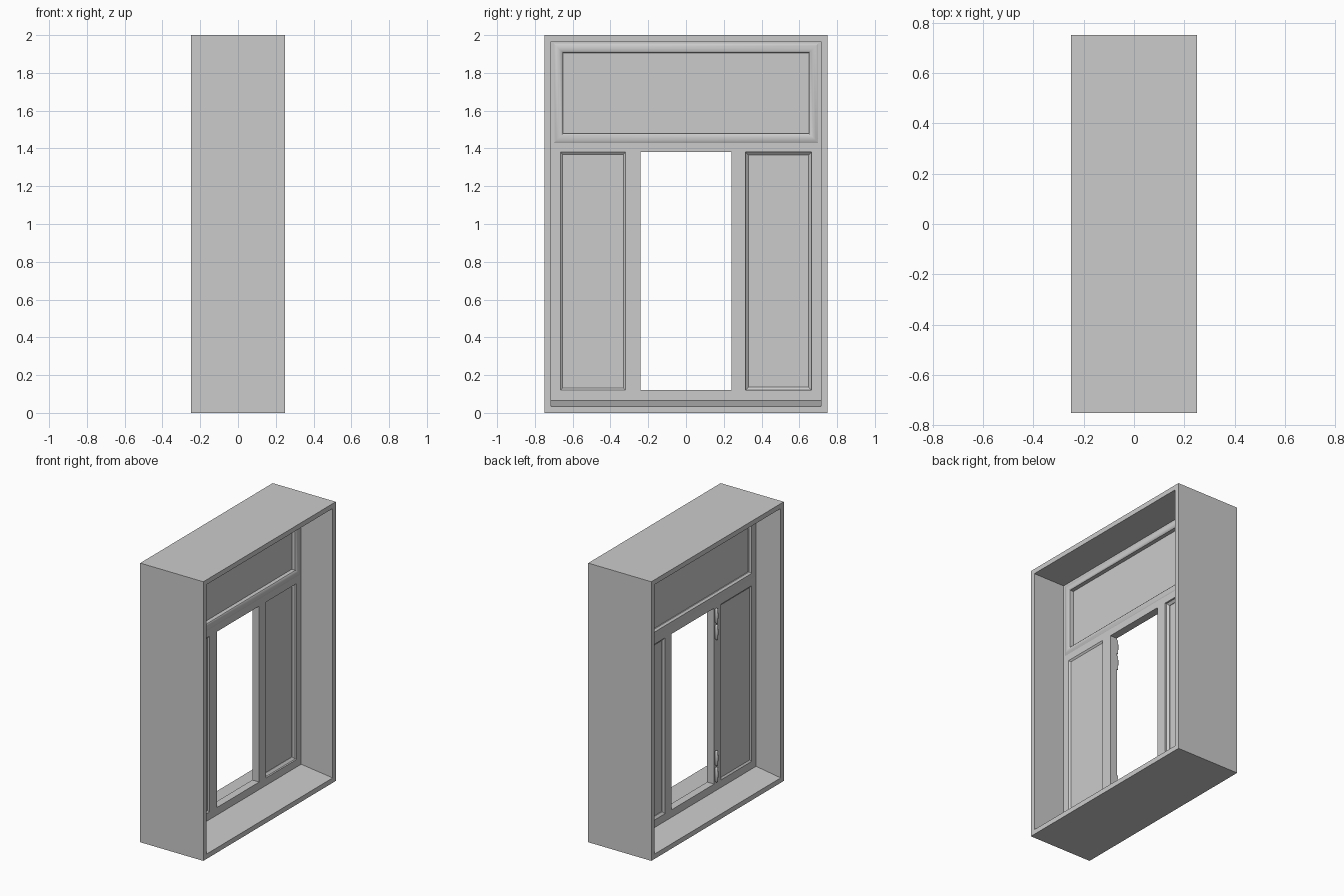
import bpy, bmesh
from mathutils import Matrix

if "Cube" in bpy.data.objects:
    bpy.data.objects.remove(bpy.data.objects["Cube"])

FRONT, BACK, GLASS = 0.0, -0.055, -0.033   # depth planes of the window board


def finish(bm, name, smooth=False):
    bmesh.ops.recalc_face_normals(bm, faces=bm.faces)
    me = bpy.data.meshes.new(name)
    bm.to_mesh(me)
    bm.free()
    ob = bpy.data.objects.new(name, me)
    bpy.context.collection.objects.link(ob)
    bpy.ops.object.select_all(action='DESELECT')
    ob.select_set(True)
    bpy.context.view_layer.objects.active = ob
    if smooth:
        bpy.ops.object.shade_smooth_by_angle(angle=0.6)
    return ob


def box(name, x, y, z):
    bm = bmesh.new()
    bmesh.ops.create_cube(bm, size=1)
    for v in bm.verts:
        v.co = (x[v.co.x > 0], y[v.co.y > 0], z[v.co.z > 0])
    return finish(bm, name)


def frame(name, y, z, profile, smooth=False):
    """Mitred rectangular frame; closed profile of (inset, x) points."""
    bm = bmesh.new()
    rings = [[bm.verts.new((x, a, b)) for a, b in (
        (y[0] + i, z[0] + i), (y[1] - i, z[0] + i),
        (y[1] - i, z[1] - i), (y[0] + i, z[1] - i))] for i, x in profile]
    for k, r in enumerate(rings):
        s = rings[(k + 1) % len(rings)]
        for j in range(4):
            n = (j + 1) % 4
            bm.faces.new((r[j], r[n], s[n], s[j]))
    return finish(bm, name, smooth)


def prism(name, profile, y):
    """Extrude an (x, z) outline along y."""
    bm = bmesh.new()
    f = bm.faces.new([bm.verts.new((a, y[0], b)) for a, b in profile])
    ext = bmesh.ops.extrude_face_region(bm, geom=[f])
    bmesh.ops.translate(bm, vec=(0, y[1] - y[0], 0),
                        verts=[g for g in ext['geom'] if isinstance(g, bmesh.types.BMVert)])
    return finish(bm, name)


# Deep outer casing and the sill sloping both ways from the window
frame("outer_casing", (-0.75, 0.75), (0, 2),
      [(0, 0.25), (0, -0.25), (0.035, -0.25), (0.035, 0.25)])
prism("sloped_sill", [(-0.25, 0.03), (0.25, 0.03), (0.25, 0.035), (FRONT, 0.066),
                      (BACK, 0.066), (-0.25, 0.035)], (-0.716, 0.716))

# Window board with its four openings cut through
board = box("window_board", (BACK, FRONT), (-0.716, 0.716), (0.05, 1.966))
holes = {
    "top": ((-0.70, 0.70), (1.43, 1.955)),
    "left": ((-0.665, -0.32), (0.12, 1.38)),
    "middle": ((-0.24, 0.24), (0.12, 1.38)),
    "right": ((0.315, 0.665), (0.12, 1.38)),
}
for key, (y, z) in holes.items():
    cut = box(key + "_cutter", (-0.2, 0.2), y, z)
    cut.hide_render = True
    bpy.context.view_layer.objects.active = board
    m = board.modifiers.new(key, 'BOOLEAN')
    m.operation, m.solver, m.object = 'DIFFERENCE', 'EXACT', cut
    bpy.ops.object.modifier_apply(modifier=key)
    bpy.data.objects.remove(cut)

# Softly rounded moulding and pane of the top light
frame("top_moulding", *holes["top"],
      [(0, BACK), (0, FRONT), (0.012, 0.006), (0.025, 0.008), (0.038, 0.005),
       (0.048, -0.003), (0.05, -0.022), (0.05, -0.045), (0.04, BACK - 0.004),
       (0.02, BACK - 0.006)], True)
box("top_pane", (GLASS - 0.004, GLASS + 0.004), (-0.652, 0.652), (1.478, 1.907))

# Shallow panel on the left, bevelled on both faces
frame("left_bead", *holes["left"],
      [(0, BACK), (0, FRONT), (0.012, -0.009), (0.012, BACK + 0.009)], True)
box("left_pane", (BACK + 0.009, -0.009), (-0.653, -0.332), (0.132, 1.368))

# Deeper recessed pane on the right
frame("right_bead", *holes["right"],
      [(0, BACK), (0, -0.012), (0.016, -0.026), (0.016, -0.042)])
box("right_pane", (GLASS - 0.004, GLASS + 0.004), (0.33, 0.65), (0.135, 1.365))

# Hinge knuckles on the back of the middle opening, two pairs with leaves
for pos, z0 in (("lower", 0.13), ("upper", 1.15)):
    for k in range(2):
        c = z0 + 0.055 + 0.118 * k
        bm = bmesh.new()
        bmesh.ops.create_uvsphere(bm, u_segments=16, v_segments=8, radius=0.011)
        for v in bm.verts:
            if abs(v.co.z) > 1e-5:
                v.co.z += 0.043 if v.co.z > 0 else -0.043
        bmesh.ops.transform(bm, verts=bm.verts,
                            matrix=Matrix.Translation((BACK - 0.01, -0.254, c)))
        finish(bm, f"{pos}_hinge_knuckle_{k + 1}", True)
